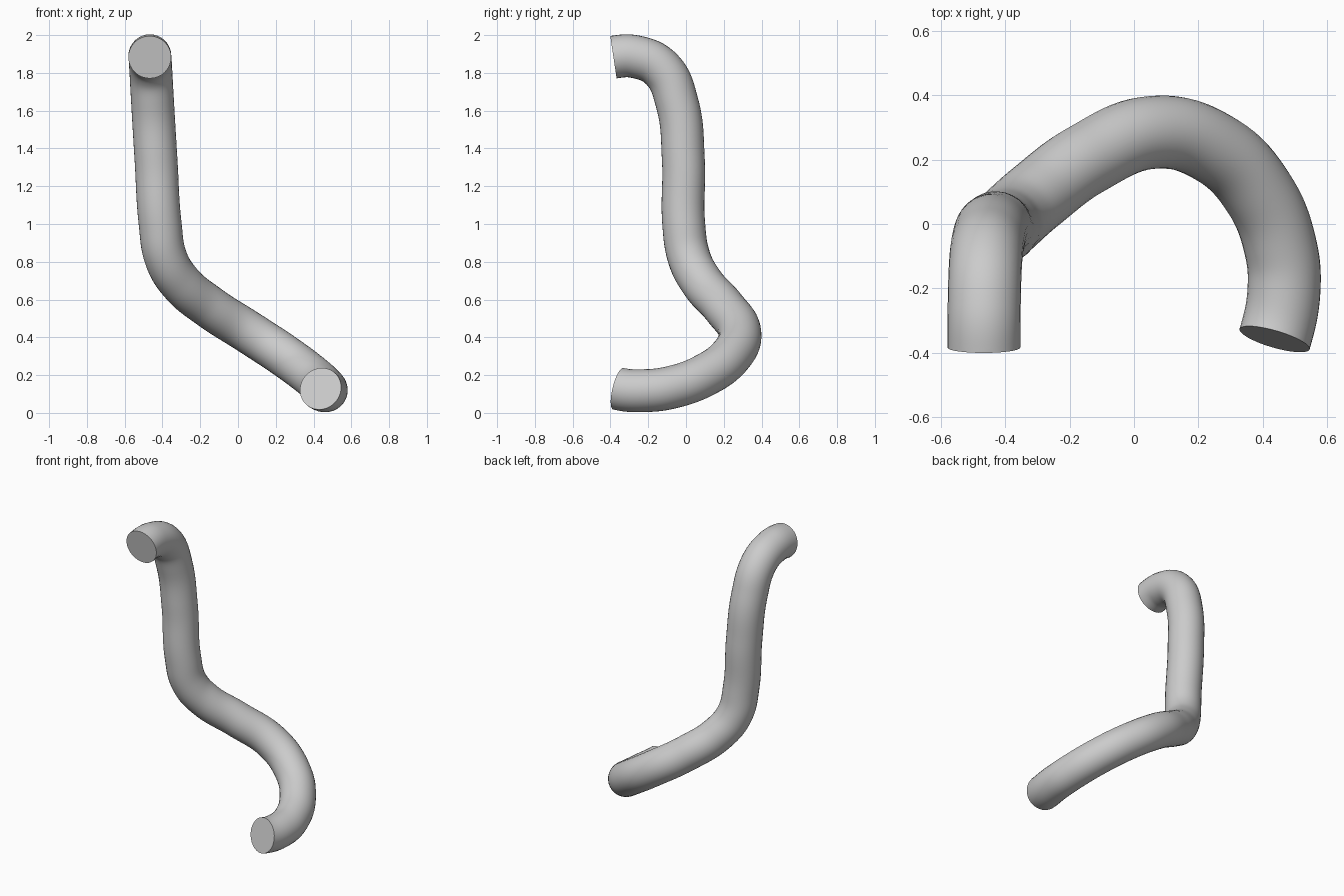
import bpy
import math

cube = bpy.data.objects.get("Cube")
if cube:
    bpy.data.objects.remove(cube, do_unlink=True)

# One plain grey finish
grey = bpy.data.materials.new("plain grey")
grey.use_nodes = True
color = (0.6, 0.6, 0.6, 1)
grey.diffuse_color = color
grey.node_tree.nodes["Principled BSDF"].inputs["Base Color"].default_value = color

# Centre line of the bent tube, from the top end to the bottom end
path = [
    (-0.467, -0.384, 1.883), (-0.466, -0.27, 1.886), (-0.462, -0.13, 1.82),
    (-0.452, -0.047, 1.64), (-0.434, -0.014, 1.34), (-0.412, -0.012, 1.0),
    (-0.382, 0.017, 0.82), (-0.305, 0.085, 0.69), (-0.15, 0.20, 0.56),
    (0.06, 0.285, 0.425), (0.25, 0.235, 0.30), (0.385, 0.10, 0.20),
    (0.455, -0.07, 0.137), (0.466, -0.21, 0.118), (0.437, -0.358, 0.128),
]
curve = bpy.data.curves.new("tube_path", "CURVE")
curve.dimensions = "3D"
curve.resolution_u = 10
curve.bevel_depth = 0.1135
curve.bevel_resolution = 14
curve.use_fill_caps = True
spline = curve.splines.new("BEZIER")
spline.bezier_points.add(len(path) - 1)
for point, co in zip(spline.bezier_points, path):
    point.co = co
    point.handle_left_type = point.handle_right_type = "AUTO"

# Turn the ends slightly: the top dips outward, the bottom curls in
for point, side, offset in (
    (spline.bezier_points[0], "right", (0.0, 0.04, 0.006)),
    (spline.bezier_points[-1], "left", (0.014, 0.048, -0.012)),
):
    point.handle_left_type = point.handle_right_type = "FREE"
    sign = 1 if side == "right" else -1
    point.handle_right = [c + sign * d for c, d in zip(point.co, offset)]
    point.handle_left = [c - sign * d for c, d in zip(point.co, offset)]

# Swept tube as a mesh, smooth along its length with crisp flat ends
helper = bpy.data.objects.new("tube_helper", curve)
bpy.context.collection.objects.link(helper)
bpy.context.view_layer.update()
graph = bpy.context.evaluated_depsgraph_get()
mesh = bpy.data.meshes.new_from_object(helper.evaluated_get(graph))
bpy.data.objects.remove(helper, do_unlink=True)
tube = bpy.data.objects.new("bent_tube", mesh)
bpy.context.collection.objects.link(tube)
mesh.materials.clear()
mesh.materials.append(grey)
bpy.ops.object.select_all(action="DESELECT")
tube.select_set(True)
bpy.context.view_layer.objects.active = tube
bpy.ops.object.mode_set(mode="EDIT")
bpy.ops.mesh.select_all(action="SELECT")
bpy.ops.mesh.remove_doubles(threshold=0.0005)
bpy.ops.mesh.normals_make_consistent(inside=False)
bpy.ops.object.mode_set(mode="OBJECT")
bpy.ops.object.shade_smooth_by_angle(angle=math.radians(40))
